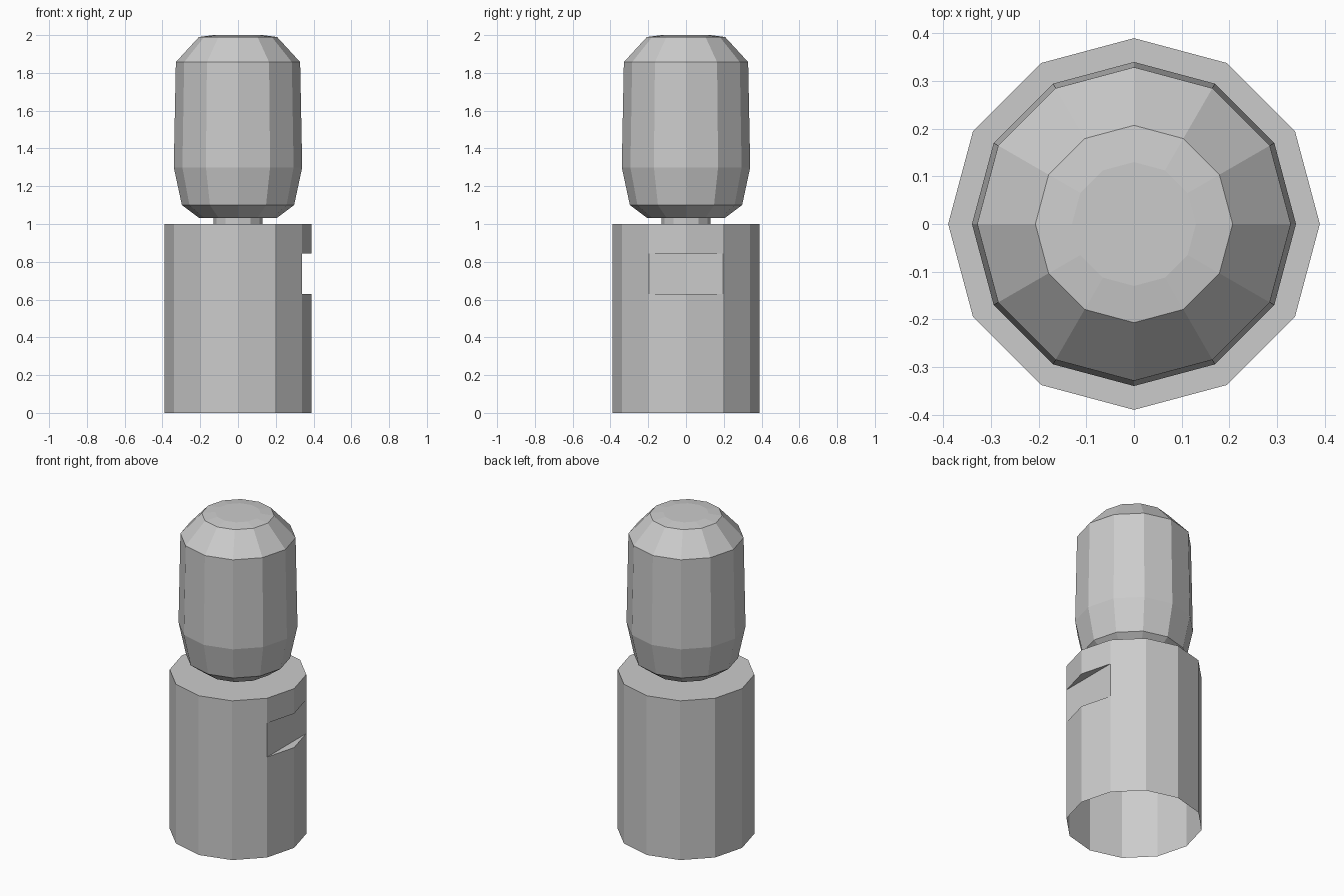
import bpy, bmesh, math

if "Cube" in bpy.data.objects:
    bpy.data.objects.remove(bpy.data.objects["Cube"])

SIDES = 12


def ring(bm, r, z):
    return [bm.verts.new((r * math.cos(2 * math.pi * i / SIDES),
                          r * math.sin(2 * math.pi * i / SIDES), z)) for i in range(SIDES)]


def lathe(bm, profile):
    """Rings joined by flat quads, bottom to top, with a cap on top."""
    rings = [ring(bm, r, z) for r, z in profile]
    for a, b in zip(rings, rings[1:]):
        for i in range(SIDES):
            j = (i + 1) % SIDES
            bm.faces.new((a[i], a[j], b[j], b[i]))
    bm.faces.new(rings[-1])
    return rings


def finish(bm, name):
    mesh = bpy.data.meshes.new(name)
    bm.to_mesh(mesh)
    bm.free()
    obj = bpy.data.objects.new(name, mesh)
    bpy.context.collection.objects.link(obj)
    return obj


# Hollow base, open underneath, with a flat notch across two facets on +x
bm = bmesh.new()
rings = lathe(bm, [(0.39, 0), (0.39, 0.63), (0.39, 0.843), (0.39, 1.0)])
low, high = rings[1], rings[2]
for i in (0, SIDES - 1):
    j = (i + 1) % SIDES
    bm.faces.remove(bm.faces.get((low[i], low[j], high[j], high[i])))
bm.edges.remove(bm.edges.get((low[0], high[0])))
bm.faces.new((low[-1], low[0], low[1]))       # notch floor
bm.faces.new((high[1], high[0], high[-1]))    # notch ceiling
bm.faces.new((low[-1], low[1], high[1], high[-1]))  # notch back
finish(bm, "base_sleeve")

# Narrow neck and faceted bulb
bm = bmesh.new()
lathe(bm, [(0.13, 1.0), (0.13, 1.033), (0.207, 1.033), (0.297, 1.1), (0.34, 1.3),
           (0.329, 1.857), (0.207, 1.99), (0.13, 2.0)])
finish(bm, "bulb")
